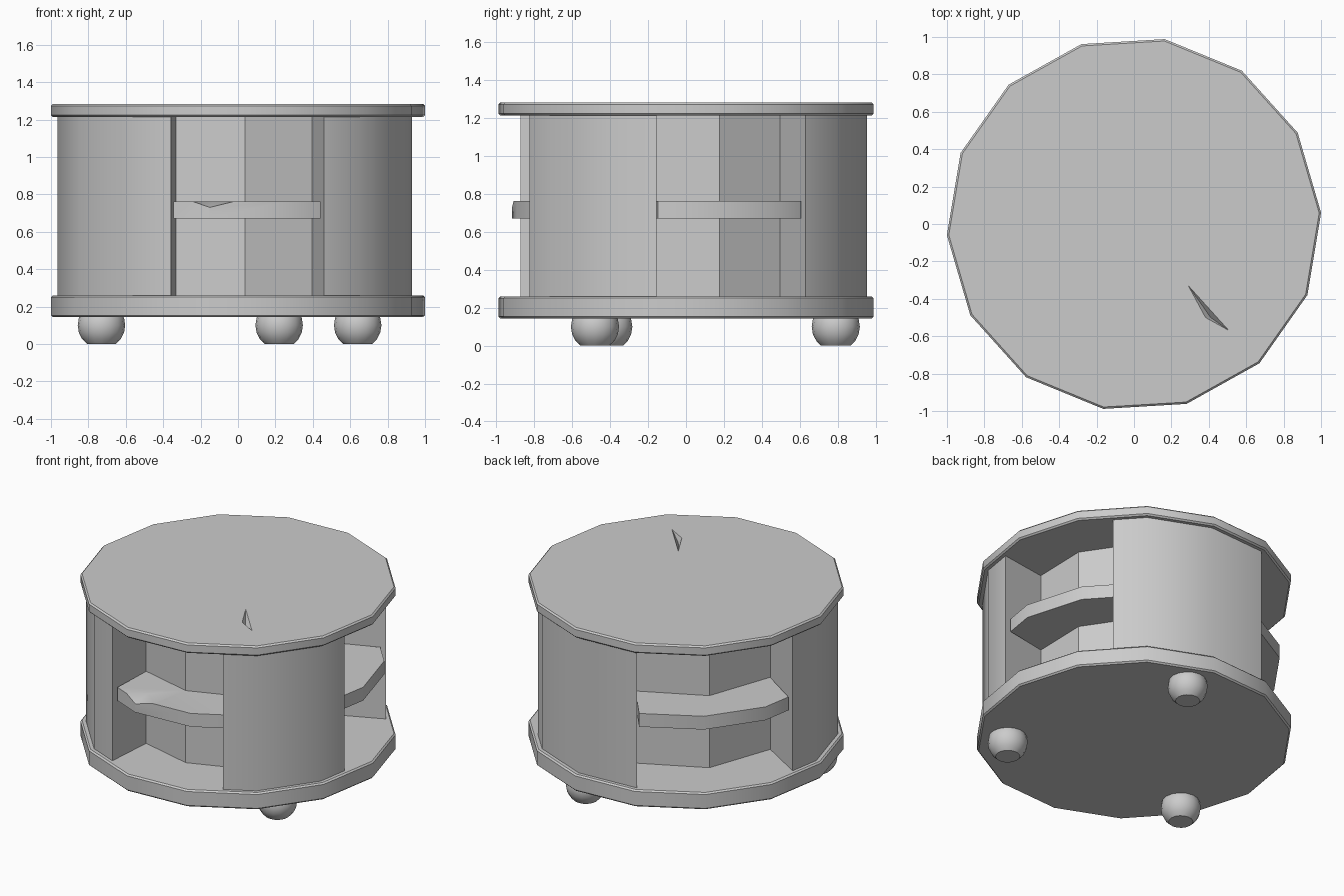
import bpy, bmesh
from math import radians, cos, sin, pi
from mathutils import Vector

if "Cube" in bpy.data.objects:
    bpy.data.objects.remove(bpy.data.objects["Cube"])

STEP = 360 / 14
OFF = 3.43
# niche centre angle, half width at the rim, half width at the back
NICHES = [(OFF + STEP * 0.5, STEP, 35.2),
          (138.5, 32.1, 44.0),
          (OFF + STEP * 10.5, STEP, 35.2)]
BACK_R = 0.632


def polar(r, a):
    return (r * cos(radians(a)), r * sin(radians(a)))


def rim(r, a):
    """Point at angle a on the 14-sided outline of radius r."""
    d = (a - OFF + 1e-6) % STEP - STEP / 2
    return polar(r * cos(pi / 14) / cos(radians(d)), a)


def rim_arc(r, a0, a1):
    """Outline from a0 to a1, including the polygon corners between."""
    corners = [OFF + STEP * k for k in range(-20, 40)]
    angs = [a0] + [c for c in corners if a0 + 1 < c < a1 - 1] + [a1]
    return [rim(r, a) for a in angs]


def to_object(name, bm):
    bmesh.ops.recalc_face_normals(bm, faces=bm.faces[:])
    me = bpy.data.meshes.new(name)
    bm.to_mesh(me)
    bm.free()
    ob = bpy.data.objects.new(name, me)
    bpy.context.collection.objects.link(ob)
    return ob


def prism(name, pts, z0, z1, bevel=0):
    bm = bmesh.new()
    face = bm.faces.new([bm.verts.new((x, y, z0)) for x, y in pts])
    ext = bmesh.ops.extrude_face_region(bm, geom=[face], use_keep_orig=True)
    for v in ext["geom"]:
        if isinstance(v, bmesh.types.BMVert):
            v.co.z = z1
    bmesh.ops.recalc_face_normals(bm, faces=bm.faces[:])
    if bevel:
        edges = [e for e in bm.edges if abs(e.verts[0].co.z - e.verts[1].co.z) < 1e-5]
        bmesh.ops.bevel(bm, geom=edges, offset=bevel, segments=1,
                        profile=0.5, affect='EDGES')
    return to_object(name, bm)


def smooth(ob, angle=30):
    bpy.ops.object.select_all(action='DESELECT')
    ob.select_set(True)
    bpy.context.view_layer.objects.active = ob
    bpy.ops.object.shade_smooth_by_angle(angle=radians(angle))


def chip(ob, pts):
    """Carve a small convex nick out of an object."""
    bm = bmesh.new()
    bmesh.ops.convex_hull(bm, input=[bm.verts.new(p) for p in pts])
    cutter = to_object("chip_cutter", bm)
    mod = ob.modifiers.new("chip", 'BOOLEAN')
    mod.operation = 'DIFFERENCE'
    mod.solver = 'EXACT'
    mod.object = cutter
    bpy.context.view_layer.objects.active = ob
    bpy.ops.object.modifier_apply(modifier=mod.name)
    bpy.data.objects.remove(cutter)


# Top and base slabs
full = [polar(1.002, OFF + STEP * k) for k in range(14)]
top = prism("table_top", full, 1.213, 1.283, 0.01)
base = prism("base_slab", full, 0.143, 0.26, 0.01)
chip(top, [(0.28, -0.315, 1.286), (0.515, -0.575, 1.286), (0.47, -0.55, 1.286),
           (0.38, -0.50, 1.286), (0.41, -0.50, 1.245)])
smooth(top)
smooth(base)

# Body: curved panels with three recessed niches
outline = []
for i, (mid, half, inner) in enumerate(NICHES):
    outline += [polar(BACK_R, mid + a) for a in (-inner, 0, inner)]
    nxt = NICHES[(i + 1) % 3]
    end = nxt[0] - nxt[1] + (360 if i == 2 else 0)
    outline += rim_arc(0.968, mid + half, end)
smooth(prism("body", outline, 0.255, 1.217))

# One shelf in each niche
for i, (mid, half, inner) in enumerate(NICHES):
    pts = rim_arc(0.93, mid - half, mid + half)
    pts += [polar(BACK_R - 0.002, mid + a) for a in (inner, 0, -inner)]
    shelf = prism(f"shelf_{i + 1}", pts, 0.67, 0.763)
    if i == 2:
        chip(shelf, [(-0.25, -0.87, 0.765), (-0.25, -0.96, 0.765), (-0.01, -0.96, 0.765),
                     (-0.01, -0.90, 0.765), (-0.13, -0.80, 0.765), (-0.15, -0.918, 0.73),
                     (-0.15, -0.96, 0.73)])
    smooth(shelf)

# Ball feet with flattened undersides
for i, (x, y) in enumerate([(0.64, -0.48), (-0.73, -0.41), (0.22, 0.79)]):
    bm = bmesh.new()
    bmesh.ops.create_uvsphere(bm, u_segments=16, v_segments=10, radius=0.127)
    bmesh.ops.translate(bm, verts=bm.verts[:], vec=Vector((x, y, 0.1)))
    cut = bmesh.ops.bisect_plane(bm, geom=bm.verts[:] + bm.edges[:] + bm.faces[:],
                                 plane_co=(0, 0, 0), plane_no=(0, 0, -1), clear_outer=True)
    bmesh.ops.contextual_create(
        bm, geom=[e for e in cut["geom_cut"] if isinstance(e, bmesh.types.BMEdge)])
    smooth(to_object(f"foot_{i + 1}", bm), 35)
